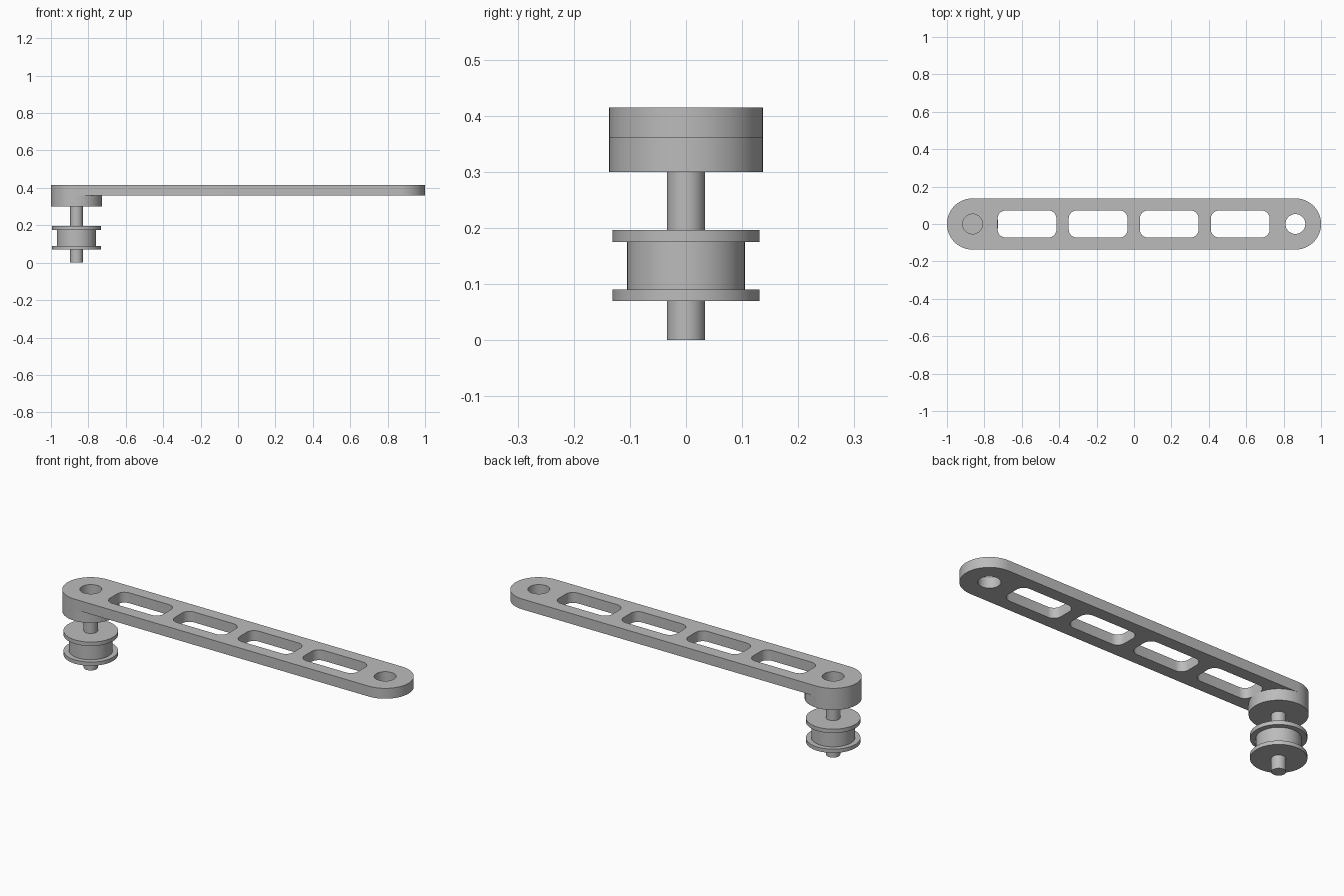
import bpy, bmesh
from math import cos, sin, pi, radians

cube = bpy.data.objects.get("Cube")
if cube:
    bpy.data.objects.remove(cube, do_unlink=True)

PIVOT = 0.863        # distance of both pivots from the centre
END_R = 0.137        # radius of the rounded arm ends
HOLE_R = 0.053
HUB_Z, ARM_Z, TOP_Z = 0.30, 0.36, 0.415

grey = bpy.data.materials.new("plain grey")
grey.use_nodes = True
grey.diffuse_color = (0.5, 0.5, 0.5, 1)
grey.node_tree.nodes["Principled BSDF"].inputs["Base Color"].default_value = (0.5, 0.5, 0.5, 1)


def finish(obj):
    obj.data.materials.clear()
    obj.data.materials.append(grey)
    bpy.ops.object.select_all(action='DESELECT')
    obj.select_set(True)
    bpy.context.view_layer.objects.active = obj
    bpy.ops.object.shade_smooth_by_angle(angle=radians(30))


def rounded_rect(cx, half_x, half_y, r, steps):
    """Outline of a rectangle with rounded corners; a circle when r fills it."""
    pts = []
    for q, (sx, sy) in enumerate([(1, 1), (-1, 1), (-1, -1), (1, -1)]):
        for i in range(steps + 1):
            a = (q + i / steps) * pi / 2
            p = (cx + sx * (half_x - r) + r * cos(a), sy * (half_y - r) + r * sin(a))
            if not pts or abs(p[0] - pts[-1][0]) + abs(p[1] - pts[-1][1]) > 1e-5:
                pts.append(p)
    if abs(pts[0][0] - pts[-1][0]) + abs(pts[0][1] - pts[-1][1]) < 1e-5:
        pts.pop()
    return pts


def plate(name, outlines, z0, z1):
    """Flat plate: the first outline is the rim, the others are holes."""
    curve = bpy.data.curves.new(name, 'CURVE')
    curve.dimensions = '2D'
    curve.fill_mode = 'BOTH'
    curve.extrude = (z1 - z0) / 2
    for pts in outlines:
        spline = curve.splines.new('POLY')
        spline.points.add(len(pts) - 1)
        for point, (x, y) in zip(spline.points, pts):
            point.co = (x, y, 0, 1)
        spline.use_cyclic_u = True
    obj = bpy.data.objects.new(name, curve)
    obj.location.z = (z0 + z1) / 2
    bpy.context.collection.objects.link(obj)
    bpy.ops.object.select_all(action='DESELECT')
    obj.select_set(True)
    bpy.context.view_layer.objects.active = obj
    bpy.ops.object.convert(target='MESH')
    obj = bpy.context.view_layer.objects.active
    bm = bmesh.new()
    bm.from_mesh(obj.data)
    bmesh.ops.remove_doubles(bm, verts=bm.verts, dist=1e-5)
    bmesh.ops.recalc_face_normals(bm, faces=bm.faces)
    bm.to_mesh(obj.data)
    bm.free()
    finish(obj)


def turned(name, profile, segments=64):
    """Solid of revolution about the left-hand pivot from (radius, z) points."""
    bm = bmesh.new()
    rings = [[bm.verts.new((r * cos(2 * pi * i / segments), r * sin(2 * pi * i / segments), z))
              for i in range(segments)] for r, z in profile]
    for low, high in zip(rings, rings[1:]):
        for i in range(segments):
            j = (i + 1) % segments
            bm.faces.new((low[i], low[j], high[j], high[i]))
    bm.faces.new(rings[0][::-1])
    bm.faces.new(rings[-1])
    mesh = bpy.data.meshes.new(name)
    bm.to_mesh(mesh)
    bm.free()
    obj = bpy.data.objects.new(name, mesh)
    obj.location.x = -PIVOT
    bpy.context.collection.objects.link(obj)
    finish(obj)


# Arm with a pivot hole at each end and four lightening windows
outlines = [rounded_rect(0, 1, END_R, END_R, 20)]
outlines += [rounded_rect(s * PIVOT, HOLE_R, HOLE_R, HOLE_R, 12) for s in (-1, 1)]
outlines += [rounded_rect(-0.002 + (k - 1.5) * 0.38, 0.157, 0.072, 0.042, 8) for k in range(4)]
plate("arm", outlines, ARM_Z, TOP_Z)

# Hub closing the pivot hole from below
turned("hub", [(END_R, HUB_Z), (END_R, ARM_Z)], 80)

# Shaft and flanged roller
turned("shaft", [(0.034, 0), (0.034, HUB_Z)], 48)
turned("roller", [(0.131, 0.07), (0.131, 0.09), (0.105, 0.09),
                  (0.105, 0.175), (0.131, 0.175), (0.131, 0.196)])
